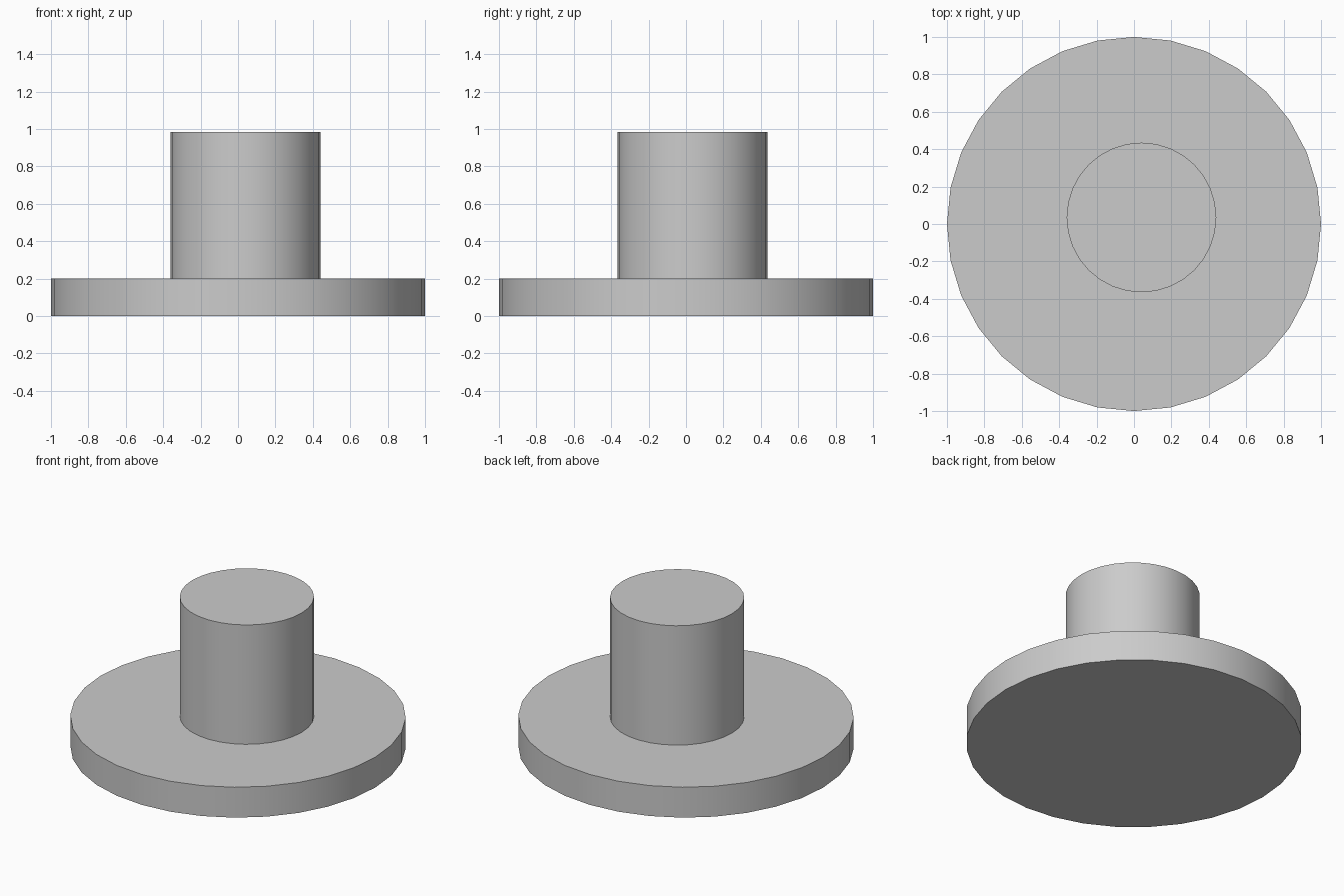
import bpy
from math import radians

if "Cube" in bpy.data.objects:
    bpy.data.objects.remove(bpy.data.objects["Cube"])


def cylinder(name, x, y, radius, bottom, top):
    bpy.ops.mesh.primitive_cylinder_add(
        vertices=32, radius=radius, depth=top - bottom,
        location=(x, y, (bottom + top) / 2))
    obj = bpy.context.object
    obj.name = name
    bpy.ops.object.shade_smooth_by_angle(angle=radians(30))
    return obj


# Wide flat disc
cylinder("base_disc", 0, 0, 1.0, 0.0, 0.2)

# Slightly off-centre post, sunk a little into the disc
cylinder("post", 0.04, 0.035, 0.4, 0.185, 0.985)
